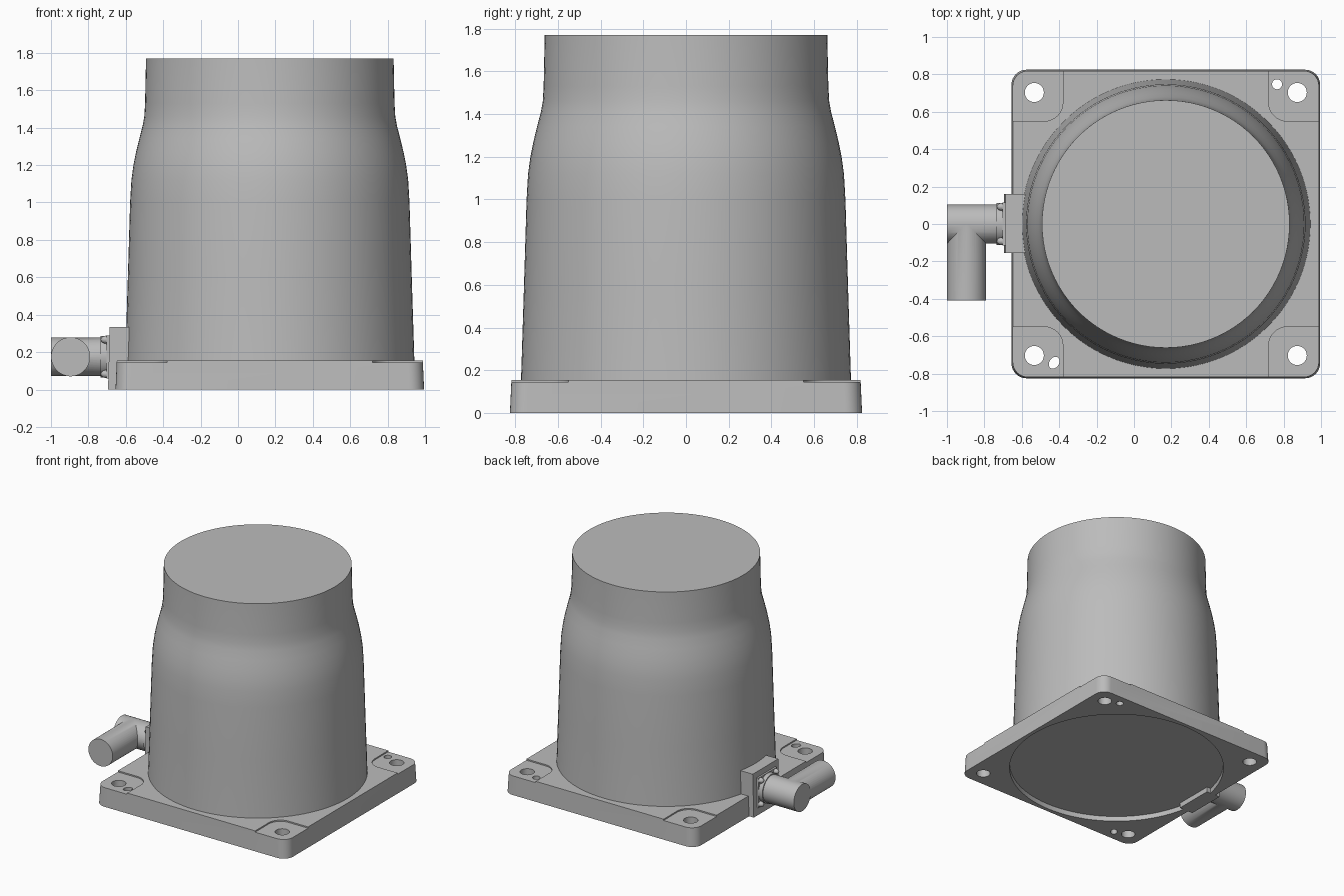
import bpy, bmesh, math
from mathutils import Matrix, Vector

if "Cube" in bpy.data.objects:
    bpy.data.objects.remove(bpy.data.objects["Cube"], do_unlink=True)

grey = bpy.data.materials.new("cast grey")
grey.use_nodes = True
colour = (0.5, 0.5, 0.5, 1)
grey.diffuse_color = colour
grey.node_tree.nodes["Principled BSDF"].inputs["Base Color"].default_value = colour

CX = 0.17       # centre of plate and housing
HALF = 0.825    # plate half width
TOP = 0.155     # plate thickness
AXIS_Z = 0.175  # height of the connector axis


def finish(name, bm, smooth=True):
    bmesh.ops.recalc_face_normals(bm, faces=bm.faces)
    mesh = bpy.data.meshes.new(name)
    bm.to_mesh(mesh)
    bm.free()
    obj = bpy.data.objects.new(name, mesh)
    bpy.context.collection.objects.link(obj)
    mesh.materials.append(grey)
    if smooth:
        shade(obj)
    return obj


def shade(obj):
    bpy.ops.object.select_all(action="DESELECT")
    obj.select_set(True)
    bpy.context.view_layer.objects.active = obj
    bpy.ops.object.shade_smooth_by_angle(angle=math.radians(35))


def rounded_block(name, x, y, half, radius, z0, z1, draft=0, smooth=True):
    """Square block with rounded vertical corners; the top is smaller by draft."""
    bm = bmesh.new()
    rings = []
    for z, h in ((z0, half), (z1, half - draft)):
        ring = []
        for quarter in range(4):
            mid = math.radians(45 + 90 * quarter)
            for step in range(9):
                a = math.radians(90 * quarter + 90 * step / 8)
                ring.append(bm.verts.new((
                    x + math.copysign(h - radius, math.cos(mid)) + radius * math.cos(a),
                    y + math.copysign(h - radius, math.sin(mid)) + radius * math.sin(a), z)))
        rings.append(ring)
        bm.faces.new(ring)
    n = len(rings[0])
    for i in range(n):
        j = (i + 1) % n
        bm.faces.new((rings[0][i], rings[0][j], rings[1][j], rings[1][i]))
    return finish(name, bm, smooth)


def cylinder(name, start, end, radius, sides=48, stretch=None, smooth=True):
    start, end = Vector(start), Vector(end)
    axis = end - start
    bm = bmesh.new()
    turn = axis.to_track_quat("Z", "Y").to_matrix().to_4x4()
    shape = Matrix.Diagonal((*stretch, 1, 1)) if stretch else Matrix.Identity(4)
    if stretch:
        shape = Matrix.Rotation(math.radians(55), 4, "Z") @ shape
    bmesh.ops.create_cone(bm, cap_ends=True, segments=sides, radius1=radius, radius2=radius,
                          depth=axis.length,
                          matrix=Matrix.Translation((start + end) / 2) @ turn @ shape)
    return finish(name, bm, smooth)


def combine(obj, tools, operation="DIFFERENCE"):
    for tool in tools:
        tool.hide_render = True
        mod = obj.modifiers.new("cut", "BOOLEAN")
        mod.operation, mod.object, mod.solver = operation, tool, "EXACT"
        bpy.context.view_layer.objects.active = obj
        bpy.ops.object.modifier_apply(modifier=mod.name)
        bpy.data.objects.remove(tool, do_unlink=True)
    shade(obj)


# Base plate with corner pockets, bolt holes, dowel holes and a round underside recess
plate = rounded_block("base_plate", CX, 0, HALF, 0.08, 0, TOP, 0.007, smooth=False)
cuts = []
for sx in (-1, 1):
    for sy in (-1, 1):
        cuts.append(rounded_block("pocket_cutter", CX + sx * 0.85, sy * 0.85, 0.3, 0.1,
                                  TOP - 0.01, TOP + 0.1, smooth=False))
        x, y = CX + sx * 0.703, sy * 0.703
        cuts.append(cylinder("bolt_cutter", (x, y, -0.1), (x, y, 0.3), 0.051, 32, smooth=False))
cuts.append(cylinder("dowel_cutter", (0.765, 0.747, -0.1), (0.765, 0.747, 0.3), 0.027, 24,
                     smooth=False))
cuts.append(cylinder("slot_cutter", (-0.427, -0.742, -0.1), (-0.427, -0.742, 0.3), 0.03, 24,
                     stretch=(1.15, 0.85), smooth=False))
cuts.append(cylinder("recess_cutter", (CX, 0, -0.1), (CX, 0, 0.04), 0.795, 96, smooth=False))
combine(plate, cuts)

# Housing: turned bell profile closed by a flat cap
profile = [(0.774, TOP - 0.02), (0.773, TOP), (0.759, 0.6), (0.747, 1.0), (0.74, 1.12),
           (0.729, 1.2), (0.715, 1.27), (0.698, 1.34), (0.68, 1.41), (0.671, 1.46),
           (0.667, 1.53), (0.662, 1.77)]
bm = bmesh.new()
SIDES = 96
rings = [[bm.verts.new((CX + r * math.cos(math.tau * i / SIDES),
                        r * math.sin(math.tau * i / SIDES), z)) for i in range(SIDES)]
         for r, z in profile]
for low, high in zip(rings, rings[1:]):
    for i in range(SIDES):
        j = (i + 1) % SIDES
        bm.faces.new((low[i], low[j], high[j], high[i]))
bm.faces.new(rings[0])
bm.faces.new(rings[-1])
finish("housing", bm)

# Connector mounting block on the side, with a drafted outer face
bm = bmesh.new()
bmesh.ops.create_cube(bm, size=1, matrix=Matrix.Translation((-0.635, 0.003, 0.1675))
                      @ Matrix.Diagonal((0.12, 0.314, 0.335, 1)))
for v in bm.verts:
    if v.co.x < -0.65:
        v.co.x = -0.695 if v.co.z < 0.1 else -0.686
finish("connector_block", bm)

# Square connector flange
bm = bmesh.new()
bmesh.ops.create_cube(bm, size=1, matrix=Matrix.Translation((-0.69, 0, AXIS_Z))
                      @ Matrix.Diagonal((0.024, 0.23, 0.23, 1)))
finish("connector_flange", bm)
cylinder("connector_collar", (-0.69, 0, AXIS_Z), (-0.735, 0, AXIS_Z), 0.112)

# Elbow: two equal cylinders meeting at a right angle
elbow = cylinder("connector_elbow", (-0.69, 0, AXIS_Z), (-1, 0, AXIS_Z), 0.104, smooth=False)
arm = cylinder("elbow_arm", (-0.895, 0, AXIS_Z), (-0.895, -0.41, AXIS_Z), 0.1045, smooth=False)
combine(elbow, [arm], "UNION")

# Four domed flange screws
for sy in (-1, 1):
    for sz in (-1, 1):
        bm = bmesh.new()
        bmesh.ops.create_uvsphere(bm, u_segments=16, v_segments=10, radius=0.021,
                                  matrix=Matrix.Translation((-0.705, sy * 0.092,
                                                             AXIS_Z + sz * 0.092))
                                  @ Matrix.Diagonal((1.4, 1, 1, 1)))
        finish("flange_screw", bm)
